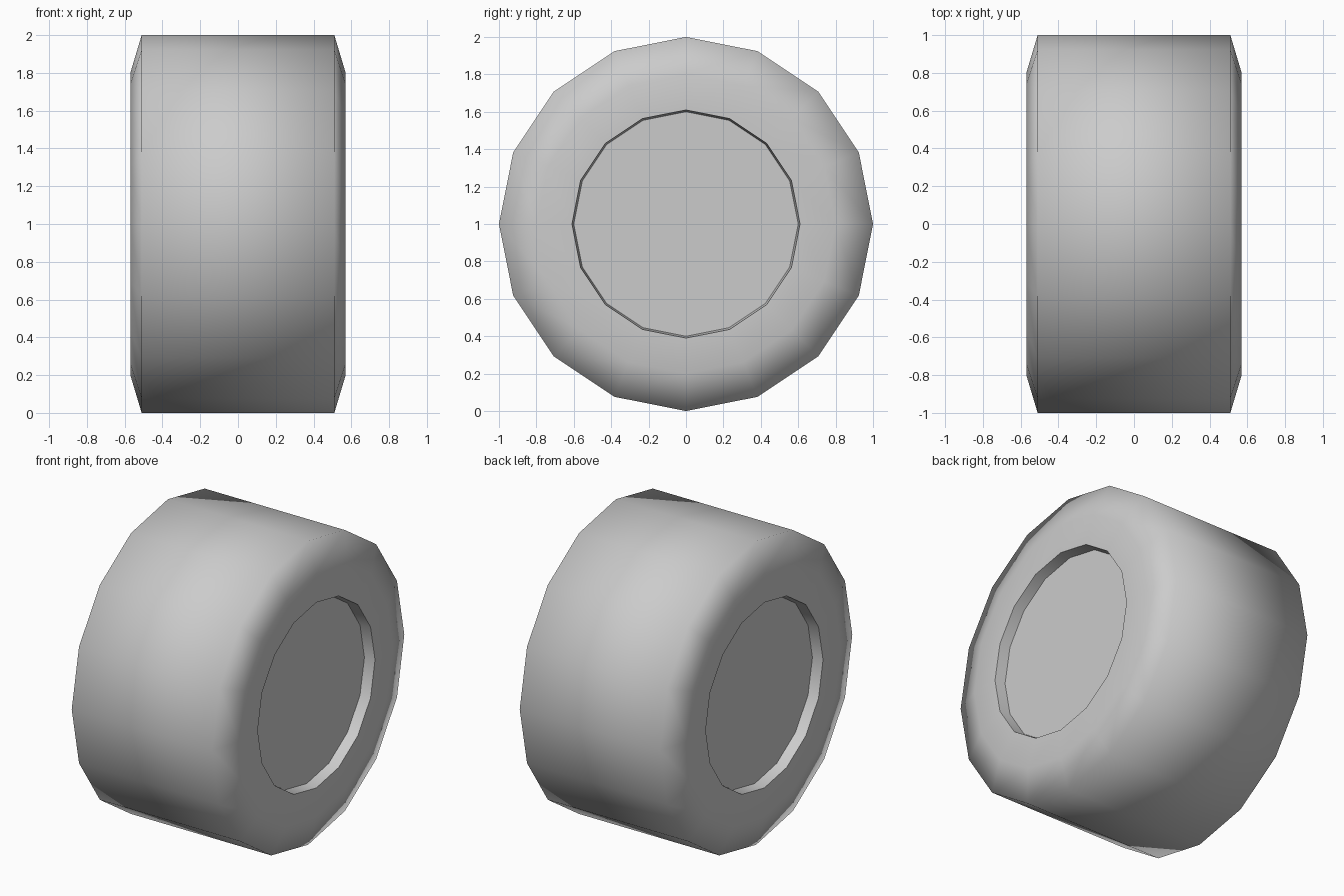
import bpy, bmesh
from math import sin, cos, pi, radians

SIDES = 16

cube = bpy.data.objects.get("Cube")
if cube:
    bpy.data.objects.remove(cube, do_unlink=True)

grey = bpy.data.materials.new("wheel_grey")
grey.use_nodes = True
color = (0.6, 0.6, 0.6, 1)
grey.diffuse_color = color
grey.node_tree.nodes["Principled BSDF"].inputs["Base Color"].default_value = color

# Half profile (x, radius) from hub recess to tread, then mirrored
half = [(0.5, 0.6), (0.57, 0.61), (0.57, 0.8), (0.51, 1.0)]
profile = half + [(-x, r) for x, r in reversed(half)]

bm = bmesh.new()
rings = [[bm.verts.new((x, r * sin(2 * pi * i / SIDES), 1 + r * cos(2 * pi * i / SIDES)))
          for i in range(SIDES)] for x, r in profile]

# Tyre surface and recess walls
for a, b in zip(rings, rings[1:]):
    for i in range(SIDES):
        j = (i + 1) % SIDES
        bm.faces.new((a[i], a[j], b[j], b[i]))

# Flat hub discs
for ring in (rings[0], rings[-1]):
    bm.faces.new(ring)
bmesh.ops.recalc_face_normals(bm, faces=bm.faces)

mesh = bpy.data.meshes.new("wheel")
bm.to_mesh(mesh)
bm.free()
mesh.materials.append(grey)
wheel = bpy.data.objects.new("wheel", mesh)
bpy.context.collection.objects.link(wheel)

# Rounded shading over the tyre, crisp recess edges
bpy.context.view_layer.objects.active = wheel
wheel.select_set(True)
bpy.ops.object.shade_smooth_by_angle(angle=radians(78))
